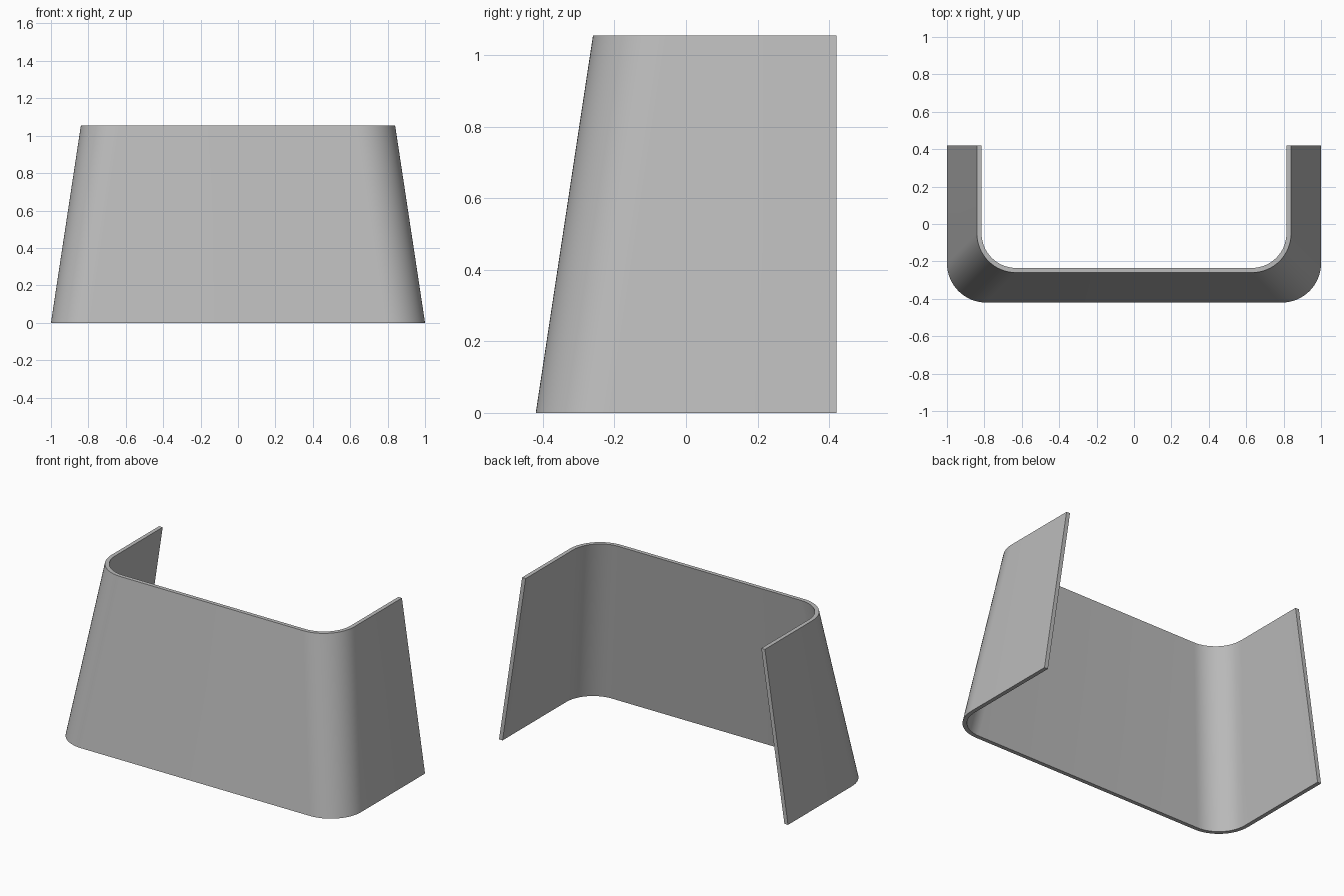
import bpy
import bmesh
from math import sin, cos, pi

HEIGHT = 1.055
BACK = 0.42
RADIUS = 0.21
WALL = 0.025
STEPS = 16

cube = bpy.data.objects.get("Cube")
if cube:
    bpy.data.objects.remove(cube, do_unlink=True)

grey = bpy.data.materials.new("plain grey")
grey.use_nodes = True
grey.diffuse_color = (0.5, 0.5, 0.5, 1)
grey.node_tree.nodes["Principled BSDF"].inputs["Base Color"].default_value = (0.5, 0.5, 0.5, 1)


def u_profile(half_width, front, radius):
    """U-shaped path, from the left back end round the front to the right one."""
    cx, cy = half_width - radius, front + radius
    arc = [(cx + radius * cos(a), cy - radius * sin(a))
           for a in (pi / 2 * i / STEPS for i in range(STEPS + 1))]
    left = [(half_width, BACK)] + arc
    return left + [(-x, y) for x, y in reversed(left)]


def ring(bm, half_width, front, z):
    """Outer path followed by the inner path in reverse, as one closed outline."""
    outer = u_profile(half_width, front, RADIUS)
    inner = u_profile(half_width - WALL, front + WALL, RADIUS - WALL)
    return [bm.verts.new((x, y, z)) for x, y in outer + inner[::-1]]


# Tapered wall: wide outline at the foot, narrower one at the rim
bm = bmesh.new()
foot = ring(bm, 1.0, -0.42, 0)
rim = ring(bm, 0.84, -0.26, HEIGHT)
n = len(foot)
for i in range(n):
    j = (i + 1) % n
    bm.faces.new((foot[i], foot[j], rim[j], rim[i]))

# Rim and foot edges, bridged between outer and inner paths
for loop in (foot, rim):
    for i in range(n // 2 - 1):
        bm.faces.new((loop[i], loop[i + 1], loop[n - 2 - i], loop[n - 1 - i]))

bmesh.ops.recalc_face_normals(bm, faces=bm.faces)
mesh = bpy.data.meshes.new("tapered_wall")
bm.to_mesh(mesh)
bm.free()
mesh.materials.append(grey)

wall = bpy.data.objects.new("tapered_wall", mesh)
bpy.context.collection.objects.link(wall)
bpy.ops.object.select_all(action="DESELECT")
wall.select_set(True)
bpy.context.view_layer.objects.active = wall
bpy.ops.object.shade_smooth_by_angle(angle=pi / 6)
